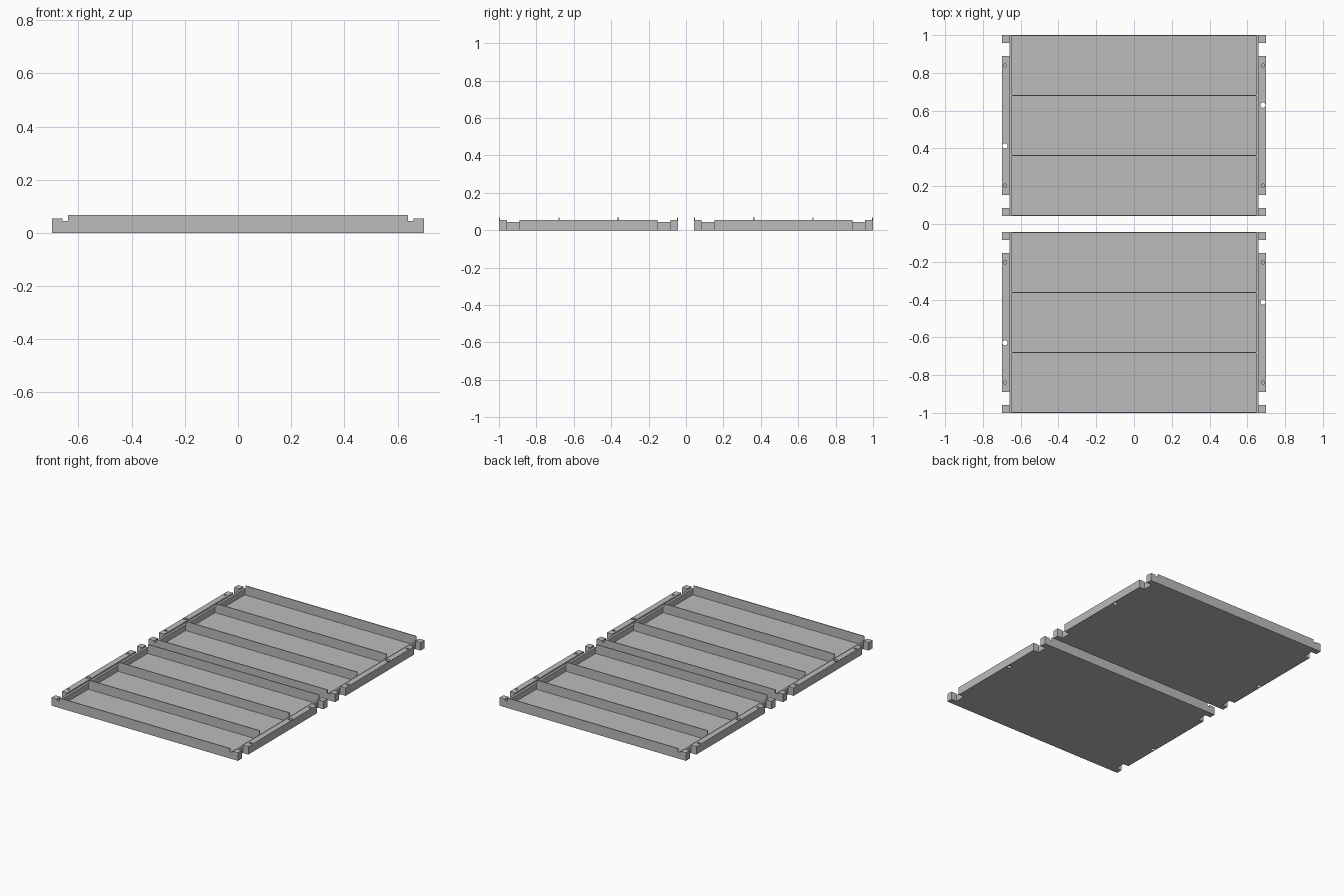
import bpy, bmesh
from mathutils import Matrix

cube = bpy.data.objects.get("Cube")
if cube:
    bpy.data.objects.remove(cube, do_unlink=True)

HALF_W, HALF_L = 0.70, 0.479        # tray half width and half length
RAIL_X, LEDGE_X, PLATE_X = 0.66, 0.645, 0.64
FLOOR, LEDGE, RAIL, PLATE = 0.005, 0.045, 0.0545, 0.0675
THICK = 0.006                       # wall and divider thickness
HOLE_X = 0.683

grey = bpy.data.materials.new("grey_plastic")
grey.use_nodes = True
colour = (0.5, 0.5, 0.5, 1)
grey.diffuse_color = colour
grey.node_tree.nodes["Principled BSDF"].inputs["Base Color"].default_value = colour


def make_object(name, bm):
    bmesh.ops.recalc_face_normals(bm, faces=bm.faces)
    mesh = bpy.data.meshes.new(name)
    bm.to_mesh(mesh)
    bm.free()
    mesh.materials.append(grey)
    obj = bpy.data.objects.new(name, mesh)
    bpy.context.collection.objects.link(obj)
    return obj


def extrude_profile(name, half, y0, y1):
    """Mirror a half profile of (x, z) points across x and extrude it along y."""
    points = half + [(-x, z) for x, z in reversed(half)]
    bm = bmesh.new()
    face = bm.faces.new([bm.verts.new((x, y0, z)) for x, z in points])
    moved = bmesh.ops.extrude_face_region(bm, geom=[face])["geom"]
    bmesh.ops.translate(bm, vec=(0, y1 - y0, 0),
                        verts=[v for v in moved if isinstance(v, bmesh.types.BMVert)])
    return make_object(name, bm)


def add_box(bm, x0, x1, y0, y1, z0, z1):
    place = Matrix.Translation(((x0 + x1) / 2, (y0 + y1) / 2, (z0 + z1) / 2))
    bmesh.ops.create_cube(bm, size=1, matrix=place @ Matrix.Diagonal((x1 - x0, y1 - y0, z1 - z0, 1)))


def add_pin(bm, x, y, radius, z0, z1):
    bmesh.ops.create_cone(bm, cap_ends=True, segments=24, radius1=radius, radius2=radius,
                          depth=z1 - z0, matrix=Matrix.Translation((x, y, (z0 + z1) / 2)))


def tray_cutters(centre):
    """Corner notches, blind screw holes and through holes of one tray."""
    bm = bmesh.new()
    for sx in (-1, 1):
        x0, x1 = sorted((sx * RAIL_X, sx * 0.8))
        for sy in (-1, 1):
            y0, y1 = sorted((sy * 0.368, sy * 0.437))
            add_box(bm, x0, x1, centre + y0, centre + y1, -0.1, 0.1)
            add_pin(bm, sx * HOLE_X, centre + sy * 0.318, 0.009, 0.02, 0.1)
        add_pin(bm, sx * HOLE_X, centre + sx * 0.108, 0.014, -0.1, 0.1)
    return make_object("tray_cutter", bm)


def build_tray(side, centre):
    # Floor with stepped side rails
    body = extrude_profile(side + "_tray_body", [
        (HALF_W, 0), (HALF_W, RAIL), (RAIL_X, RAIL), (RAIL_X, LEDGE),
        (LEDGE_X, LEDGE), (LEDGE_X, FLOOR)], centre - HALF_L, centre + HALF_L)
    cutter = tray_cutters(centre)
    cutter.hide_render = True
    mod = body.modifiers.new("notches_and_holes", "BOOLEAN")
    mod.operation, mod.solver, mod.object = "DIFFERENCE", "EXACT", cutter
    bpy.context.view_layer.objects.active = body
    bpy.ops.object.modifier_apply(modifier=mod.name)
    bpy.data.objects.remove(cutter, do_unlink=True)

    # End walls and dividers, stepped in above the ledges
    plate = [(LEDGE_X, FLOOR), (LEDGE_X, LEDGE), (PLATE_X, LEDGE), (PLATE_X, PLATE)]
    inner = HALF_L - THICK / 2
    for name, y in (("front_wall", -inner), ("front_divider", -0.159),
                    ("back_divider", 0.159), ("back_wall", inner)):
        extrude_profile(f"{side}_tray_{name}", plate,
                        centre + y - THICK / 2, centre + y + THICK / 2)


build_tray("front", -0.521)
build_tray("back", 0.521)
